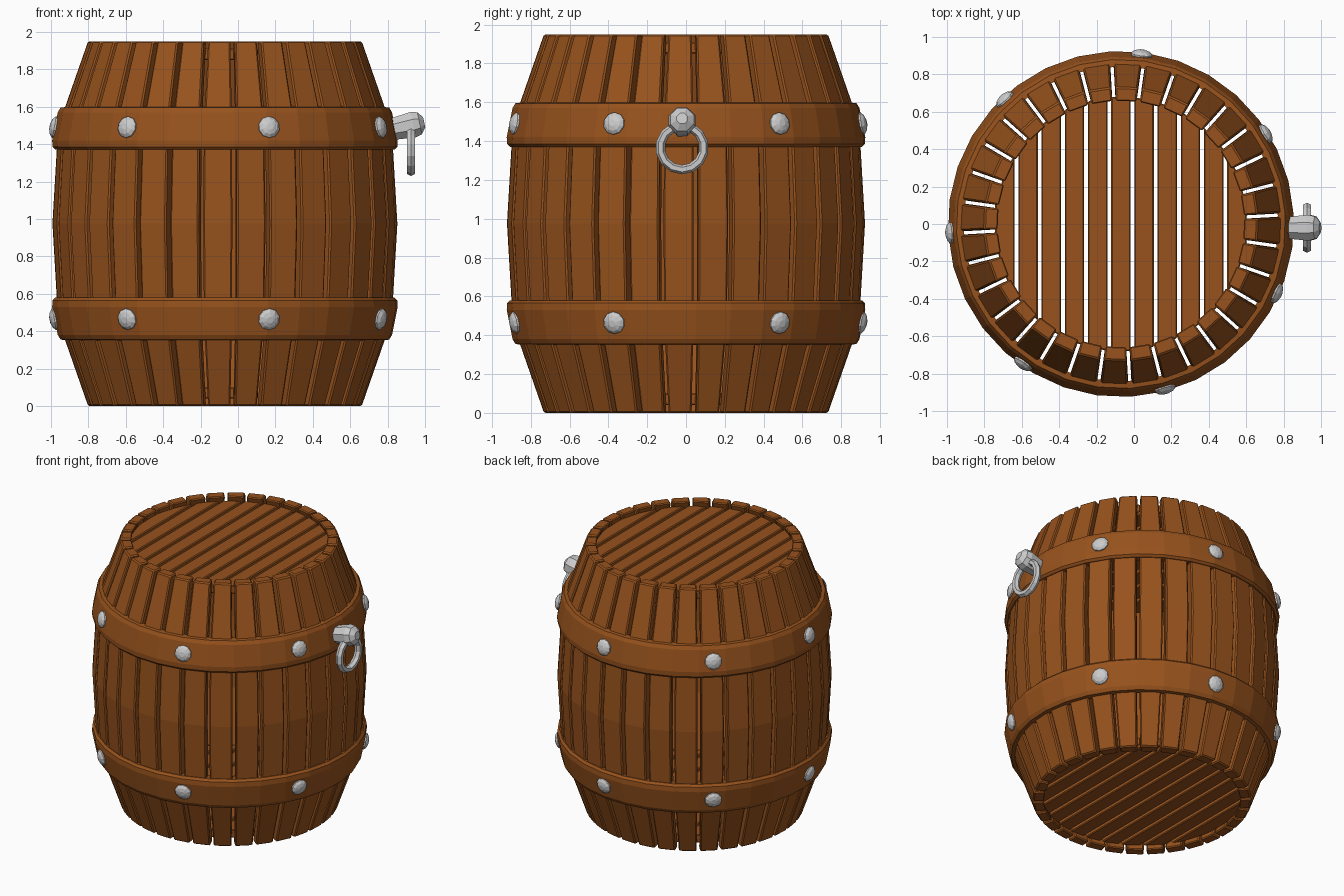
import bpy, bmesh
from math import sin, cos, pi, radians, sqrt
from mathutils import Vector, Matrix

if "Cube" in bpy.data.objects:
    bpy.data.objects.remove(bpy.data.objects["Cube"])

CX = -0.07          # barrel axis
H = 1.95            # barrel height
STAVES = 32

wood = bpy.data.materials.new("wood")
wood.diffuse_color = (0.31, 0.085, 0.012, 1)
wood.use_nodes = True
wood.node_tree.nodes["Principled BSDF"].inputs["Base Color"].default_value = wood.diffuse_color


def finish(bm, name, mat=None, bevel=0):
    bmesh.ops.recalc_face_normals(bm, faces=bm.faces)
    me = bpy.data.meshes.new(name)
    bm.to_mesh(me)
    bm.free()
    ob = bpy.data.objects.new(name, me)
    bpy.context.collection.objects.link(ob)
    if mat:
        me.materials.append(mat)
    if bevel:
        mod = ob.modifiers.new("bevel", 'BEVEL')
        mod.width, mod.segments = bevel, 1
        mod.limit_method, mod.angle_limit = 'ANGLE', radians(40)
    return ob


def bridge(bm, rings, closed=False, phase=0):
    """Skin a list of equal-length vertex loops."""
    n = len(rings[0])
    count = len(rings)
    for i in range(count if closed else count - 1):
        a, b = rings[i], rings[(i + 1) % count]
        for k in range(n):
            bm.faces.new((a[k], a[(k + 1) % n], b[(k + 1) % n], b[k]))
    if not closed:
        bm.faces.new(rings[0])
        bm.faces.new(rings[-1])


def lathe(bm, profile, sides, matrix, closed=False, phase=0.0):
    """Spin (radius, height) points around local z."""
    rings = [[bm.verts.new(matrix @ Vector((r * cos(phase + 2 * pi * k / sides),
                                            r * sin(phase + 2 * pi * k / sides), z)))
              for k in range(sides)] for r, z in profile]
    bridge(bm, rings, closed)


# Staves: curved wedges with narrow gaps
bm = bmesh.new()
PROFILE = [(0.73, 0), (0.89, 0.46), (0.92, 0.975), (0.89, H - 0.46), (0.73, H)]
for s in range(STAVES):
    a = radians(-2.4) + 2 * pi * s / STAVES
    out, side = Vector((cos(a), sin(a), 0)), Vector((-sin(a), cos(a), 0))
    rings = []
    for r, z in PROFILE:
        ri = r - 0.075
        wo, wi = r * pi / STAVES - 0.012, ri * pi / STAVES - 0.008
        base = Vector((CX, 0, z))
        rings.append([bm.verts.new(base + out * d + side * w)
                      for d, w in ((r, -wo), (r, wo), (ri, wi), (ri, -wi))])
    bridge(bm, rings)
finish(bm, "staves", wood, 0.008)

# Planked lid and base
PLANKS, LID_R, PITCH = 11, 0.68, 0.124
for name, z0 in (("lid", H - 0.10), ("base", 0.04)):
    bm = bmesh.new()
    for i in range(PLANKS):
        mid = (i - (PLANKS - 1) / 2) * PITCH
        xs = [mid + t * (PITCH / 2 - 0.01) for t in (-1, 0, 1)]
        ys = [sqrt(max(LID_R ** 2 - x * x, 0.0004)) for x in xs]
        outline = list(zip(xs, ys)) + [(x, -y) for x, y in zip(xs[::-1], ys[::-1])]
        bridge(bm, [[bm.verts.new((CX + x, y, z)) for x, y in outline]
                    for z in (z0, z0 + 0.06)])
    finish(bm, name, wood, 0.006)

# Hoops, the lower one mirrored from the upper
HOOP = [(0.84, 1.375), (0.908, 1.37), (0.923, 1.385), (0.925, 1.42),
        (0.895, 1.57), (0.88, 1.595), (0.84, 1.60)]
for name, flip in (("upper_hoop", False), ("lower_hoop", True)):
    bm = bmesh.new()
    prof = [(r, H - z if flip else z) for r, z in HOOP]
    lathe(bm, prof, STAVES, Matrix.Translation((CX, 0, 0)), True, radians(3.2))
    finish(bm, name, wood)

# Rivets: shallow faceted domes, tilted with the hoop faces
RIVET = [(0.058, -0.02), (0.058, 0.008), (0.042, 0.022), (0.018, 0.03)]
for name, z, tilt in (("upper_rivets", 1.49, 11), ("lower_rivets", 0.465, -11)):
    bm = bmesh.new()
    for deg in (-75, -24, 32, 83, 133, 183, 235):
        m = (Matrix.Translation((CX, 0, 0)) @ Matrix.Rotation(radians(deg), 4, 'Z')
             @ Matrix.Translation((0.908, 0, z))
             @ Matrix.Rotation(radians(90 - tilt), 4, 'Y'))
        lathe(bm, RIVET, 10, m)
    finish(bm, name)

# Handle boss, pointing outwards and slightly up
bm = bmesh.new()
m = Matrix.Translation((0.80, -0.02, 1.475)) @ Matrix.Rotation(radians(78), 4, 'Y')
lathe(bm, [(0.06, 0), (0.075, 0.14), (0.065, 0.175), (0.03, 0.2)], 8, m, phase=pi / 8)
finish(bm, "handle_boss")

# Hanging ring
bm = bmesh.new()
tube = [(0.113 + 0.024 * cos(k * pi / 3), 0.026 * sin(k * pi / 3)) for k in range(6)]
m = Matrix.Translation((0.925, -0.02, 1.366)) @ Matrix.Rotation(pi / 2, 4, 'Y')
lathe(bm, tube, 14, m, True)
finish(bm, "handle_ring")
